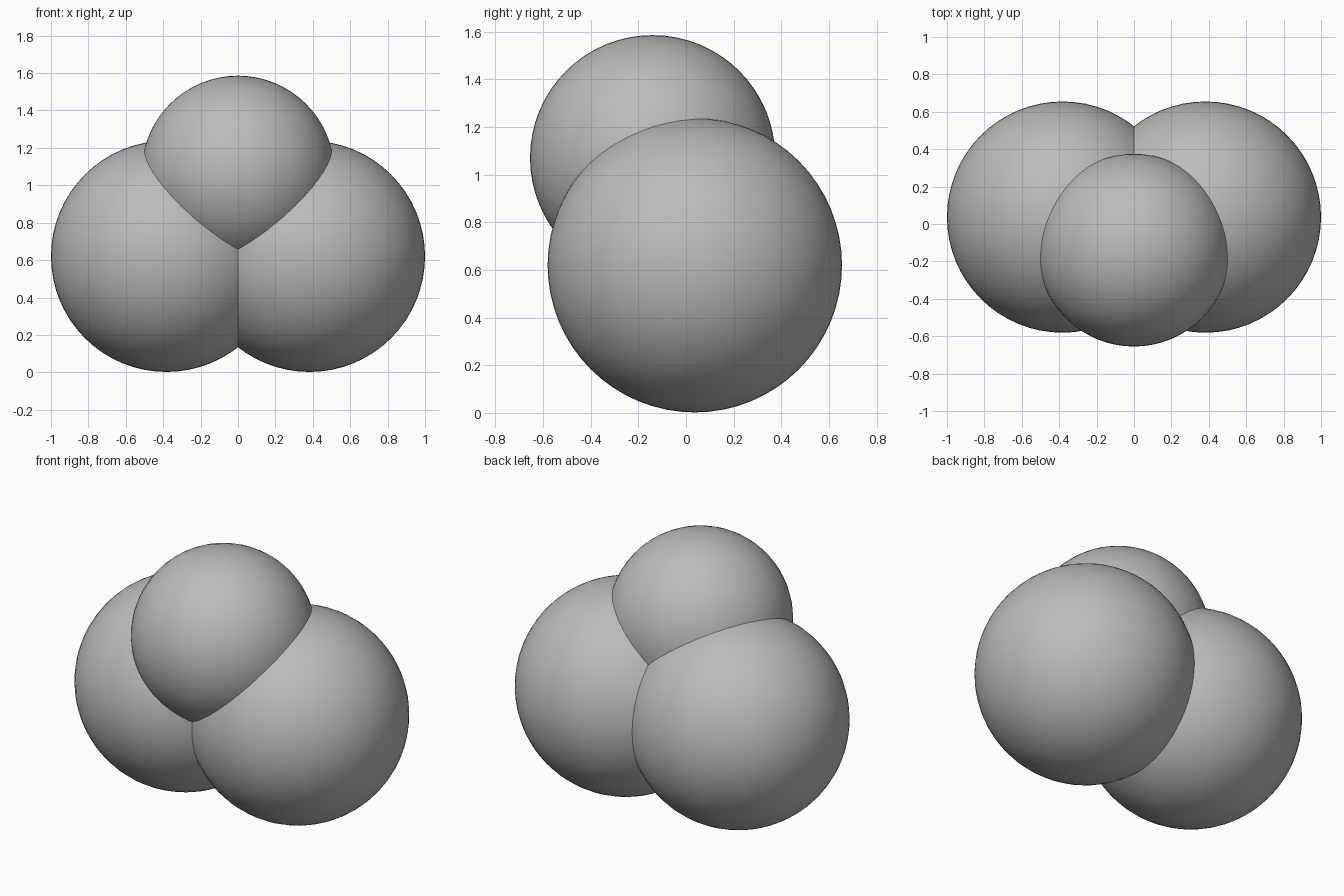
import bpy, bmesh, math

if "Cube" in bpy.data.objects:
    bpy.data.objects.remove(bpy.data.objects["Cube"])

grey = bpy.data.materials.new("plain_grey")
grey.diffuse_color = (0.5, 0.5, 0.5, 1)
grey.use_nodes = True
grey.node_tree.nodes["Principled BSDF"].inputs["Base Color"].default_value = grey.diffuse_color


def ball(name, radius, centre, cuts=15):
    """Quad ball: an evenly subdivided cube pushed out to a sphere."""
    bm = bmesh.new()
    bmesh.ops.create_cube(bm, size=2)
    bmesh.ops.subdivide_edges(bm, edges=bm.edges[:], cuts=cuts, use_grid_fill=True)
    for v in bm.verts:
        v.co = [math.tan(c * math.pi / 4) for c in v.co]
        v.co = v.co.normalized() * radius
        v.co.x += centre[0]
        v.co.y += centre[1]
        v.co.z += centre[2]
    mesh = bpy.data.meshes.new(name)
    bm.to_mesh(mesh)
    bm.free()
    mesh.materials.append(grey)
    obj = bpy.data.objects.new(name, mesh)
    bpy.context.collection.objects.link(obj)
    return obj


# Smaller upper ball, leaning to the front
body = ball("merged_balls", 0.515, (0, -0.14, 1.071))

# Two large lower balls, side by side, fused into the upper one
for side, name in ((-1, "left_ball"), (1, "right_ball")):
    lower = ball(name, 0.618, (side * 0.382, 0.037, 0.62))
    lower.hide_render = True
    lower.hide_set(True)
    mod = body.modifiers.new("fuse_" + name, 'BOOLEAN')
    mod.operation = 'UNION'
    mod.solver = 'EXACT'
    mod.object = lower

# Apply the fusion and drop the helpers
bpy.context.view_layer.objects.active = body
body.select_set(True)
for mod in list(body.modifiers):
    helper = mod.object
    bpy.ops.object.modifier_apply(modifier=mod.name)
    bpy.data.objects.remove(helper)

# Smooth shading with crisp seams where the balls meet
bpy.ops.object.shade_smooth_by_angle(angle=math.radians(30))
